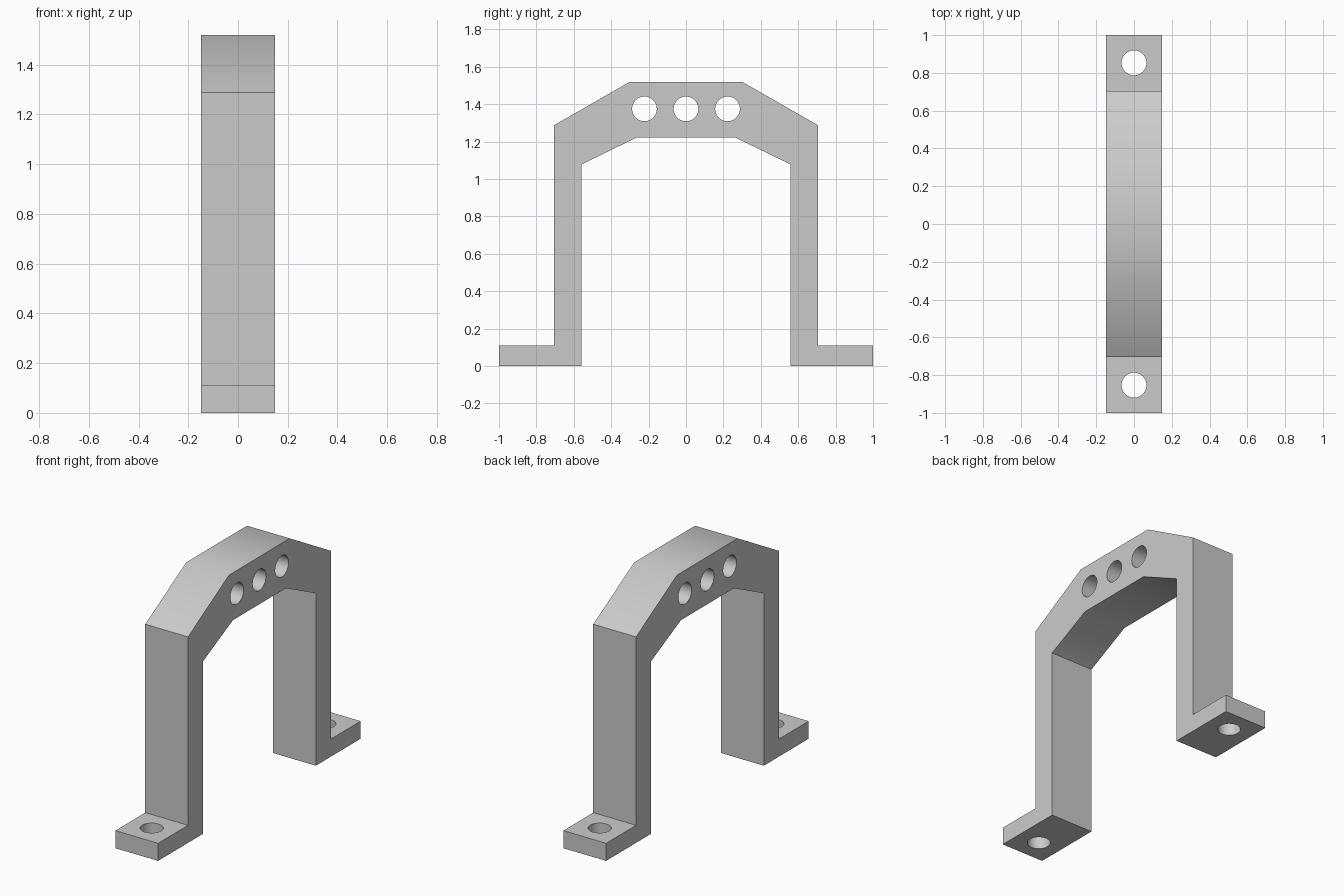
import bpy
import bmesh
from math import pi, radians

cube = bpy.data.objects.get("Cube")
if cube:
    bpy.data.objects.remove(cube, do_unlink=True)

HALF_WIDTH = 0.148
HOLE_RADIUS = 0.066

grey = bpy.data.materials.new("plain grey")
grey.use_nodes = True
colour = (0.6, 0.6, 0.6, 1)
grey.diffuse_color = colour
grey.node_tree.nodes["Principled BSDF"].inputs["Base Color"].default_value = colour

# Half outline of the arch (y, z): outer edge from crown to foot, then inner edge back up
half = [(0.3, 1.52), (0.705, 1.288), (0.705, 0.11), (1, 0.11),
        (1, 0), (0.558, 0), (0.558, 1.078), (0.262, 1.223)]
outline = half + [(-y, z) for y, z in reversed(half)]

# Arch bracket: the mirrored outline extruded across its width
bm = bmesh.new()
face = bm.faces.new([bm.verts.new((-HALF_WIDTH, y, z)) for y, z in outline])
extruded = bmesh.ops.extrude_face_region(bm, geom=[face])
moved = [v for v in extruded["geom"] if isinstance(v, bmesh.types.BMVert)]
bmesh.ops.translate(bm, verts=moved, vec=(2 * HALF_WIDTH, 0, 0))
bmesh.ops.recalc_face_normals(bm, faces=bm.faces)
mesh = bpy.data.meshes.new("arch_bracket")
bm.to_mesh(mesh)
bm.free()
bracket = bpy.data.objects.new("arch_bracket", mesh)
bpy.context.collection.objects.link(bracket)
mesh.materials.append(grey)


def drill(location, rotation):
    """Cut one round hole through the bracket."""
    bpy.ops.mesh.primitive_cylinder_add(vertices=48, radius=HOLE_RADIUS, depth=0.5,
                                        location=location, rotation=rotation)
    cutter = bpy.context.object
    cutter.name = "hole_cutter"
    cutter.hide_render = True
    cutter.data.materials.append(grey)
    bpy.ops.object.select_all(action="DESELECT")
    bracket.select_set(True)
    bpy.context.view_layer.objects.active = bracket
    cut = bracket.modifiers.new("hole", "BOOLEAN")
    cut.operation = "DIFFERENCE"
    cut.solver = "EXACT"
    cut.object = cutter
    bpy.ops.object.modifier_apply(modifier=cut.name)
    bpy.data.objects.remove(cutter, do_unlink=True)


# Three holes through the crown
for y in (-0.222, 0, 0.222):
    drill((0, y, 1.375), (0, pi / 2, 0))

# One bolt hole in each foot
for y in (-0.853, 0.853):
    drill((0, y, 0.055), (0, 0, 0))

# Crown slopes blend smoothly; all steeper edges stay sharp
bpy.ops.object.shade_smooth_by_angle(angle=radians(35))
